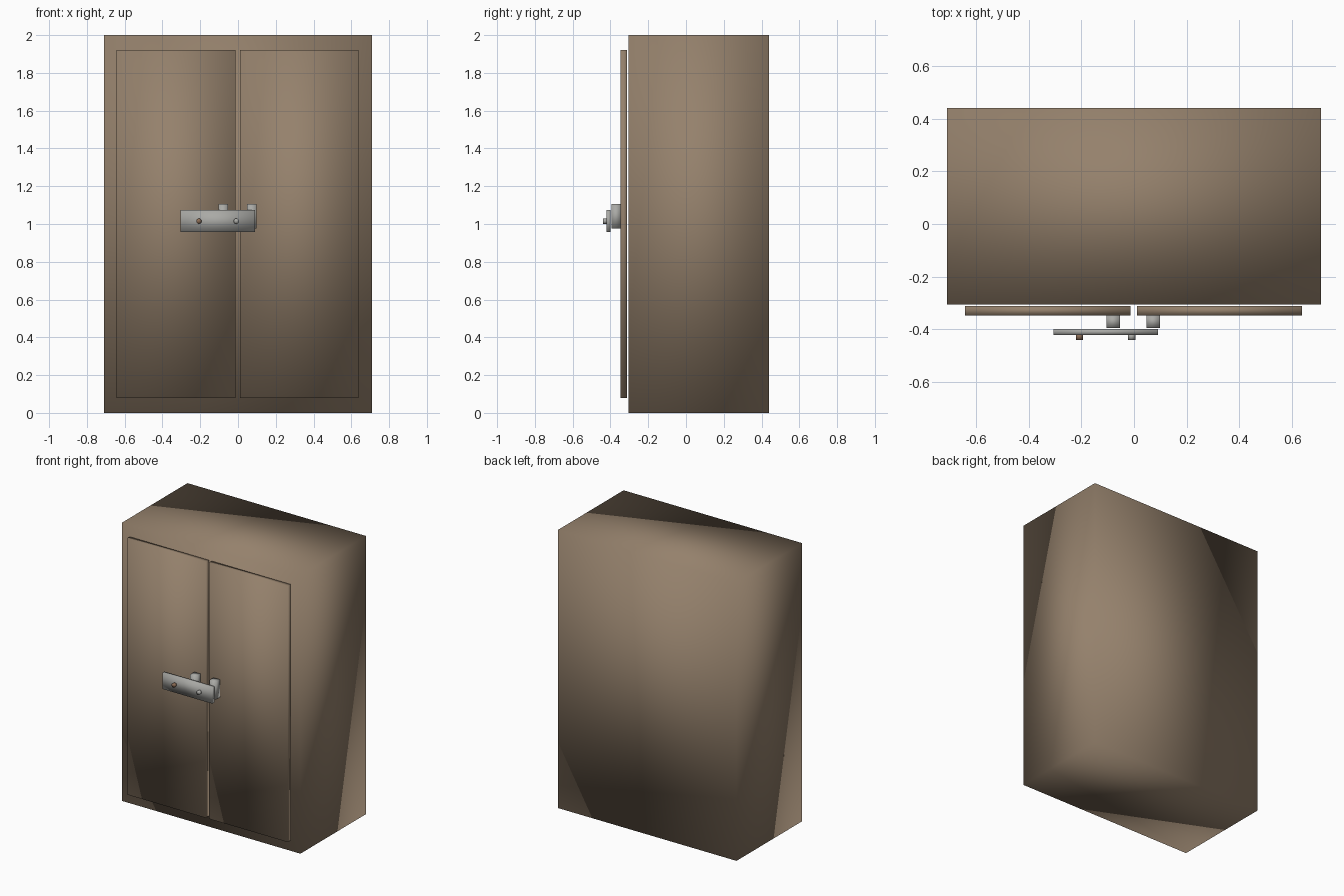
import bpy
import bmesh
from math import pi
from mathutils import Matrix, Vector

default = bpy.data.objects.get("Cube")
if default:
    bpy.data.objects.remove(default, do_unlink=True)


def material(name, rgb):
    mat = bpy.data.materials.new(name)
    mat.use_nodes = True
    colour = (*rgb, 1.0)
    mat.diffuse_color = colour
    mat.node_tree.nodes["Principled BSDF"].inputs["Base Color"].default_value = colour
    return mat


brown = material("taupe_brown", (0.30, 0.22, 0.15))
steel = material("steel_grey", (0.40, 0.40, 0.38))
rust = material("rust_brown", (0.26, 0.15, 0.09))


def finish(name, bm, mat):
    """Turn a bmesh into a smooth shaded object."""
    for face in bm.faces:
        face.smooth = True
    mesh = bpy.data.meshes.new(name)
    bm.to_mesh(mesh)
    bm.free()
    mesh.materials.append(mat)
    obj = bpy.data.objects.new(name, mesh)
    bpy.context.collection.objects.link(obj)
    return obj


def box(name, low, high, mat):
    """Box between two opposite corners, with soft shared corner normals."""
    low, high = Vector(low), Vector(high)
    bm = bmesh.new()
    bmesh.ops.create_cube(bm, size=1, matrix=Matrix.Translation((low + high) / 2)
                          @ Matrix.Diagonal((*(high - low), 1)))
    return finish(name, bm, mat)


def stud(name, x, mat):
    """Short round stud pointing forward from the latch bar."""
    bm = bmesh.new()
    bmesh.ops.create_cone(bm, cap_ends=True, segments=16, radius1=0.014, radius2=0.014,
                          depth=0.024, matrix=Matrix.Translation((x, -0.428, 1.015))
                          @ Matrix.Rotation(pi / 2, 4, "X"))
    return finish(name, bm, mat)


# Cabinet body
box("cabinet_body", (-0.71, -0.305, 0), (0.71, 0.44, 2), brown)

# Doors, standing just proud of the body
box("right_door", (-0.642, -0.347, 0.08), (-0.014, -0.312, 1.92), brown)
box("left_door", (0.011, -0.347, 0.08), (0.638, -0.312, 1.92), brown)

# Brackets on the doors
for side, x in (("right", -0.079), ("left", 0.073)):
    box(side + "_bracket", (x - 0.025, -0.395, 0.977), (x + 0.025, -0.345, 1.105), steel)

# Latch bar across both doors, with its two studs
box("latch_bar", (-0.305, -0.421, 0.957), (0.091, -0.399, 1.074), steel)
stud("rust_stud", -0.207, rust)
stud("steel_stud", -0.009, steel)
